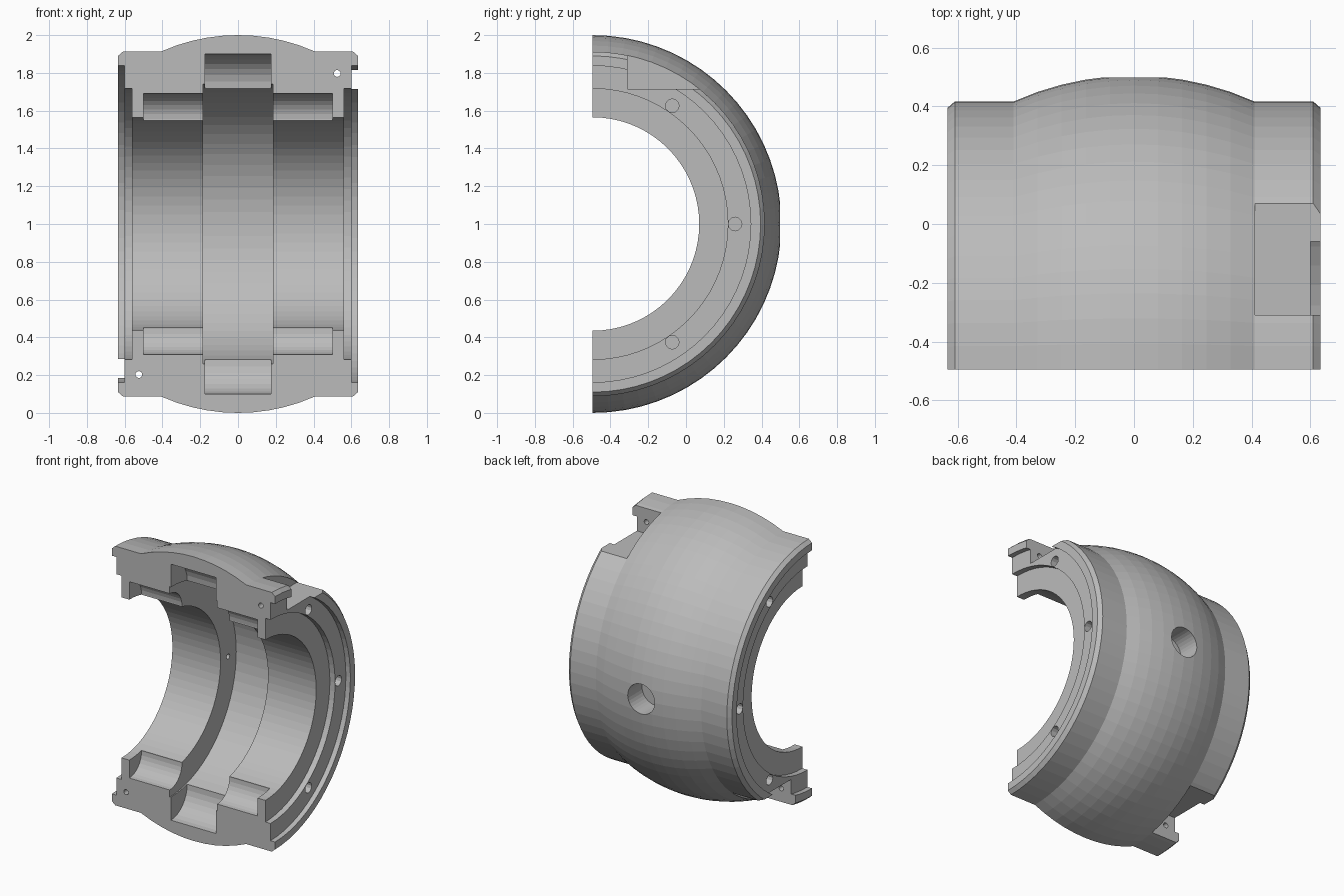
import bpy, bmesh, math
from mathutils import Matrix, Vector

if "Cube" in bpy.data.objects:
    bpy.data.objects.remove(bpy.data.objects["Cube"], do_unlink=True)

Y0 = -0.495            # split plane, also holds the bore axis
CENTRE = Vector((0, Y0, 1))
STEPS = 36

metal = bpy.data.materials.new("grey_metal")
metal.use_nodes = True
GREY = (0.5, 0.5, 0.5, 1)
metal.diffuse_color = GREY
metal.node_tree.nodes["Principled BSDF"].inputs["Base Color"].default_value = GREY


def make_object(name, bm):
    bmesh.ops.recalc_face_normals(bm, faces=bm.faces)
    mesh = bpy.data.meshes.new(name)
    bm.to_mesh(mesh)
    bm.free()
    mesh.materials.append(metal)
    obj = bpy.data.objects.new(name, mesh)
    bpy.context.collection.objects.link(obj)
    return obj


# Half-ring body: (x, radius) section swept half a turn about the bore axis
end = [(0.61, 0.912), (0.635, 0.89), (0.635, 0.838), (0.6, 0.838),
       (0.6, 0.717), (0.56, 0.717), (0.56, 0.565),
       (0.185, 0.565), (0.185, 0.74)]
ball = [(x, math.sqrt(1 - x * x)) for x in (0.41 * i / 5 for i in range(-5, 6))]
section = ball + end + [(-x, r) for x, r in reversed(end)]

bm = bmesh.new()
rings = []
for i in range(STEPS + 1):
    a = math.pi * i / STEPS
    rings.append([bm.verts.new((x, Y0 + r * math.sin(a), 1 + r * math.cos(a)))
                  for x, r in section])
n = len(section)
for a, b in zip(rings, rings[1:]):
    for j in range(n):
        k = (j + 1) % n
        bm.faces.new((a[j], a[k], b[k], b[j]))
bm.faces.new(rings[0])
bm.faces.new(rings[-1])
body = make_object("bearing_half_shell", bm)
bpy.context.view_layer.objects.active = body


def cut(bm):
    cutter = make_object("cutter", bm)
    cutter.hide_render = True
    mod = body.modifiers.new("cut", "BOOLEAN")
    mod.operation = "DIFFERENCE"
    mod.solver = "EXACT"
    mod.object = cutter
    bpy.ops.object.modifier_apply(modifier=mod.name)
    bpy.data.objects.remove(cutter, do_unlink=True)


def cut_box(lo, hi):
    lo, hi = Vector(lo), Vector(hi)
    bm = bmesh.new()
    bmesh.ops.create_cube(bm, size=1, matrix=Matrix.Translation((lo + hi) / 2)
                          @ Matrix.Diagonal((*(hi - lo), 1)))
    cut(bm)


def cut_hole(start, finish, radius, sides):
    start, finish = Vector(start), Vector(finish)
    axis = finish - start
    turn = axis.to_track_quat("Z", "Y").to_matrix().to_4x4()
    bm = bmesh.new()
    bmesh.ops.create_cone(bm, cap_ends=True, segments=sides, radius1=radius,
                          radius2=radius, depth=axis.length,
                          matrix=Matrix.Translation((start + finish) / 2) @ turn)
    cut(bm)


for s in (1, -1):
    # Joint notch and its dowel hole, on opposite corners
    z_in, z_out = 1 + s * 0.715, 1 + s * 1.2
    x_in, x_out = s * 0.411, s * 0.8
    cut_box((min(x_in, x_out), -0.31, min(z_in, z_out)),
            (max(x_in, x_out), 0.6, max(z_in, z_out)))
    cut_hole((s * 0.525, -0.7, 1 + s * 0.797), (s * 0.525, -0.2, 1 + s * 0.797), 0.018, 16)

    # Rounded pockets in the split face: deep centre pocket, shallow oil pocket
    cut_hole((-0.176, Y0, 1 + s * 0.72), (0.176, Y0, 1 + s * 0.72), 0.181, 32)
    cut_hole((-0.5, Y0, 1 + s * 0.555), (0.5, Y0, 1 + s * 0.555), 0.136, 32)

    # Screw holes in the end face
    for deg in (-56, 0, 56):
        a = math.radians(deg)
        y, z = Y0 + 0.755 * math.cos(a), 1 + 0.755 * math.sin(a)
        cut_hole((s * 0.5, y, z), (s * 0.7, y, z), 0.036, 12)

# Locating hole in the back of the spherical seat
cut_hole((0, 0.34, 1), (0, 0.7, 1), 0.105, 32)
# Small pin hole in the groove wall
cut_hole((-0.28, Y0 + 0.65, 1), (-0.1, Y0 + 0.65, 1), 0.018, 12)

# Facets stay crisp, only near-flat neighbours are blended
body.select_set(True)
bpy.ops.object.shade_smooth_by_angle(angle=math.radians(3))
